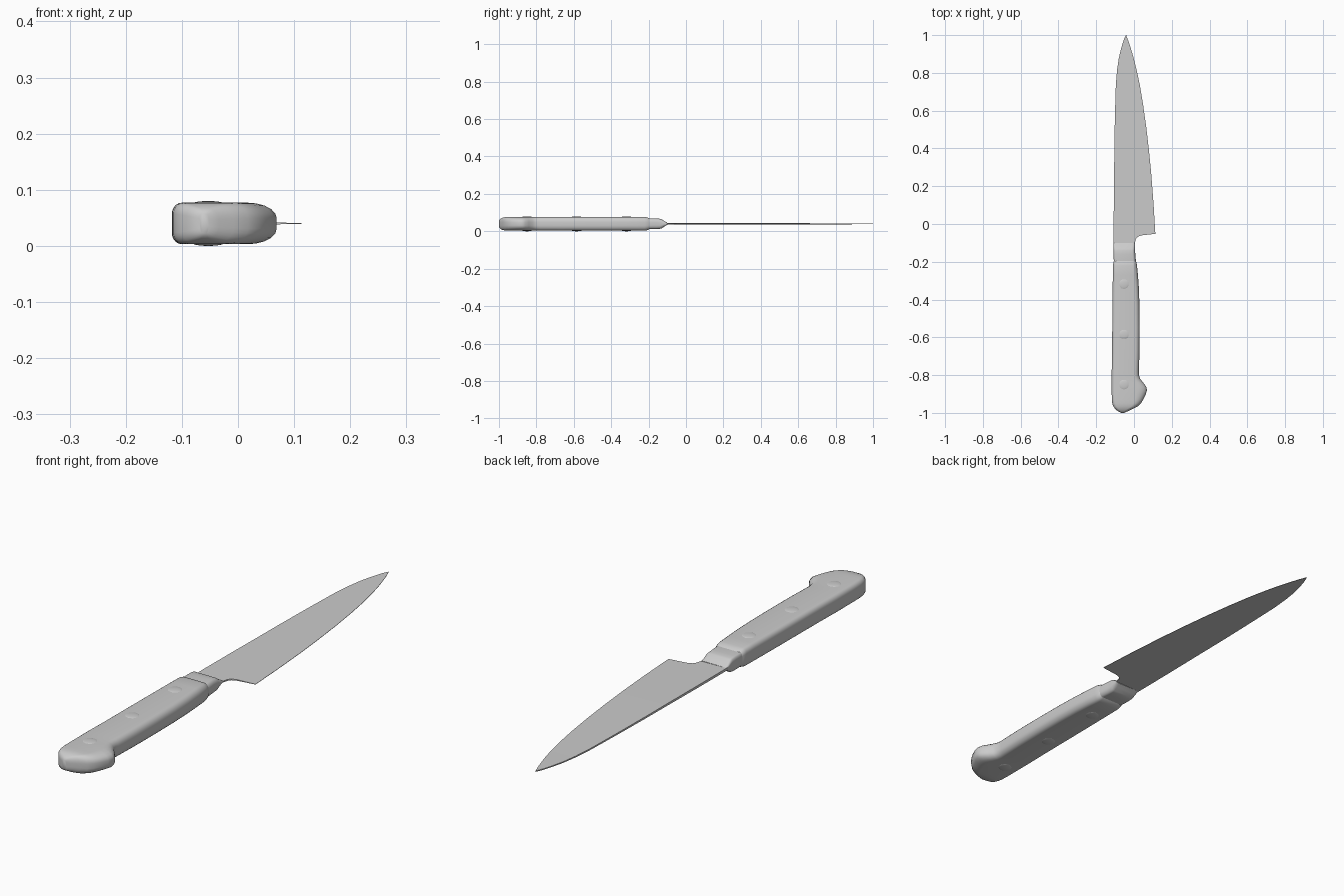
import bpy, bmesh, math

ZC = 0.04  # mid-plane height of the whole knife


def loft(name, sections, angle=35):
    """Skin a list of equal-length closed rings and cap both ends."""
    bm = bmesh.new()
    rings = [[bm.verts.new(p) for p in s] for s in sections]
    n = len(rings[0])
    for a, b in zip(rings, rings[1:]):
        for i in range(n):
            j = (i + 1) % n
            bm.faces.new((a[i], a[j], b[j], b[i]))
    bm.faces.new(rings[0])
    bm.faces.new(rings[-1])
    bmesh.ops.recalc_face_normals(bm, faces=bm.faces)
    me = bpy.data.meshes.new(name)
    bm.to_mesh(me)
    bm.free()
    ob = bpy.data.objects.new(name, me)
    bpy.context.collection.objects.link(ob)
    smooth(ob, angle)
    return ob


def smooth(ob, angle):
    bpy.ops.object.select_all(action='DESELECT')
    ob.select_set(True)
    bpy.context.view_layer.objects.active = ob
    bpy.ops.object.shade_smooth_by_angle(angle=math.radians(angle))


def rounded_ring(y, x0, x1, h, rl, rr, steps=6):
    """Rounded rectangle across the knife, softer on the right side."""
    w = x1 - x0
    rl, rr = min(rl, w * 0.45), min(rr, w * 0.45)
    zl, zr = h * 0.55, h * 0.75
    corners = [(x1 - rr, h - zr, rr, zr, 0), (x0 + rl, h - zl, rl, zl, 90),
               (x0 + rl, zl - h, rl, zl, 180), (x1 - rr, zr - h, rr, zr, 270)]
    pts = []
    for cx, cz, rx, rz, start in corners:
        for k in range(steps):
            a = math.radians(start + 90 * k / (steps - 1))
            pts.append((cx + rx * math.cos(a), y, ZC + cz + rz * math.sin(a)))
    return pts


# Blade: wedge sections (y, spine x, edge x), thick at the spine
blade = [(-0.12, -0.108, 0.004), (-0.10, -0.108, 0.005), (-0.08, -0.108, 0.010),
         (-0.067, -0.108, 0.020), (-0.06, -0.108, 0.040), (-0.052, -0.108, 0.113),
         (0.1, -0.107, 0.104), (0.27, -0.105, 0.091), (0.4, -0.104, 0.078),
         (0.52, -0.102, 0.064), (0.64, -0.099, 0.047), (0.74, -0.096, 0.030),
         (0.82, -0.089, 0.013), (0.88, -0.080, -0.002), (0.93, -0.068, -0.017),
         (0.97, -0.056, -0.030), (0.99, -0.048, -0.038), (1.0, -0.043, -0.041)]
rings = []
for y, s, e in blade:
    t0 = 0.005 * (1 - 0.6 * max(y, 0))
    t1 = 0.0007 if y > -0.055 else t0 * (1 - 0.85 * (e + 0.108) / 0.221)
    rings.append([(s, y, ZC + t0), (e, y, ZC + t1), (e, y, ZC - t1), (s, y, ZC - t0)])
loft("blade", rings, 20)

# Bolster: collar sloping down onto the blade
bolster = [(-0.21, -0.107, 0.010, 0.027), (-0.195, -0.107, 0.010, 0.028),
           (-0.16, -0.108, 0.007, 0.028), (-0.14, -0.108, 0.006, 0.027),
           (-0.13, -0.108, 0.006, 0.024), (-0.115, -0.108, 0.005, 0.014),
           (-0.10, -0.108, 0.005, 0.005)]
loft("bolster", [rounded_ring(y, a, b, h, 0.010, 0.016) for y, a, b, h in bolster])

# Handle: (y, left x, right x, half height, right corner radius)
handle = [(-0.195, -0.105, 0.009, 0.028, 0.018), (-0.203, -0.109, 0.013, 0.033, 0.02),
          (-0.22, -0.111, 0.016, 0.037, 0.022), (-0.27, -0.112, 0.021, 0.037, 0.024),
          (-0.34, -0.113, 0.026, 0.037, 0.024), (-0.43, -0.114, 0.029, 0.037, 0.024),
          (-0.55, -0.115, 0.030, 0.037, 0.024), (-0.68, -0.116, 0.029, 0.037, 0.024),
          (-0.78, -0.118, 0.026, 0.037, 0.024), (-0.80, -0.118, 0.026, 0.037, 0.026),
          (-0.82, -0.118, 0.033, 0.037, 0.032), (-0.84, -0.118, 0.049, 0.037, 0.042),
          (-0.86, -0.118, 0.064, 0.037, 0.050), (-0.878, -0.118, 0.069, 0.037, 0.052),
          (-0.90, -0.118, 0.063, 0.037, 0.050), (-0.93, -0.117, 0.049, 0.037, 0.045),
          (-0.95, -0.115, 0.036, 0.037, 0.040), (-0.967, -0.109, 0.018, 0.036, 0.035),
          (-0.98, -0.099, -0.008, 0.033, 0.03), (-0.992, -0.084, -0.034, 0.027, 0.02),
          (-1.0, -0.068, -0.052, 0.019, 0.006)]
loft("handle", [rounded_ring(y, a, b, h, 0.018, r) for y, a, b, h, r in handle], 45)

# Rivets: shallow domes on both faces of the handle
for i, y in enumerate((-0.318, -0.585, -0.85)):
    for side, label in ((1, "top"), (-1, "bottom")):
        bpy.ops.mesh.primitive_uv_sphere_add(segments=24, ring_count=12, radius=1,
                                             location=(-0.053, y, ZC + side * 0.0355))
        rivet = bpy.context.object
        rivet.name = f"rivet_{label}_{i + 1}"
        rivet.scale = (0.027, 0.027, 0.0045)
        smooth(rivet, 40)
